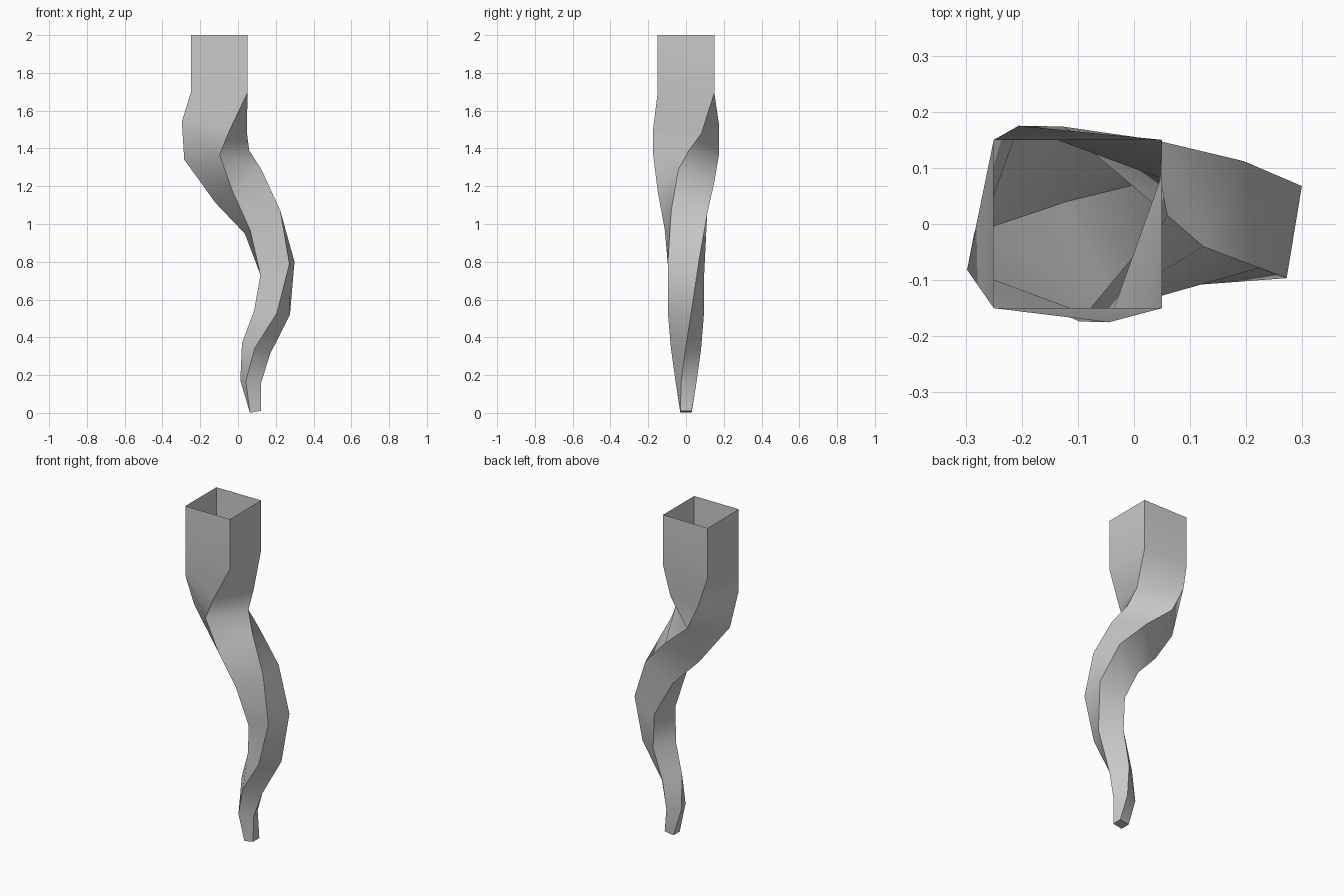
import bpy, bmesh
from math import sin, cos, radians

if "Cube" in bpy.data.objects:
    bpy.data.objects.remove(bpy.data.objects["Cube"])

# Bent centre line: x, z, tilt of the ring in the xz plane (degrees)
path = [
    (-0.10, 2.00, 0), (-0.10, 1.695, 0), (-0.125, 1.51, -10),
    (-0.1125, 1.365, 8), (0.0025, 1.20, 36), (0.13, 1.01, 33),
    (0.209, 0.765, 21), (0.18, 0.53, -6), (0.095, 0.34, -22),
    (0.0675, 0.165, -6), (0.093, 0.006, 10),
]

bm = bmesh.new()
rings = []
for i, (cx, cz, tilt) in enumerate(path):
    step = max(i - 1, 0)                    # the first length is straight
    radius = 0.2121 * (1 - 0.8 * step / 9)  # tapers to a fifth
    ring = []
    for k in range(4):
        a = radians(-45 + 90 * k - 20 * step)  # twists 20 degrees per ring
        u, y = radius * cos(a), radius * sin(a)
        t = radians(tilt)
        ring.append(bm.verts.new((cx + u * cos(t), y, max(cz + u * sin(t), 0))))
    rings.append(ring)

# Side walls
for upper, lower in zip(rings, rings[1:]):
    for k in range(4):
        n = (k + 1) % 4
        bm.faces.new((upper[k], lower[k], lower[n], upper[n]))

# Closed tip, open top
bm.faces.new(list(reversed(rings[-1])))

mesh = bpy.data.meshes.new("twisted_tentacle")
bm.to_mesh(mesh)
bm.free()
obj = bpy.data.objects.new("twisted_tentacle", mesh)
bpy.context.collection.objects.link(obj)

# Smooth along the length, sharp at the four corners
bpy.context.view_layer.objects.active = obj
obj.select_set(True)
bpy.ops.object.shade_smooth_by_angle(angle=radians(55))
